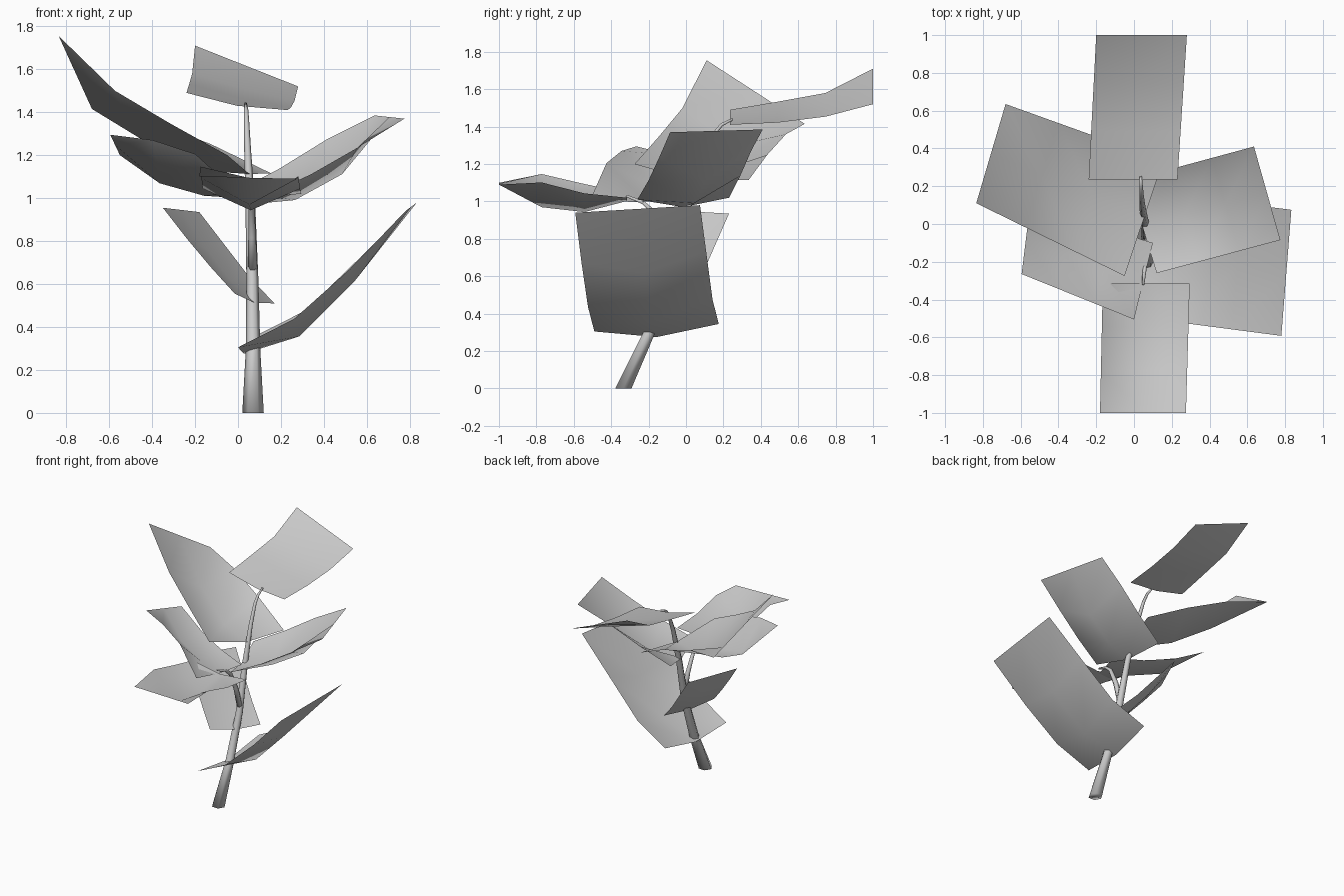
import bpy, bmesh, math
from mathutils import Vector

if "Cube" in bpy.data.objects:
    bpy.data.objects.remove(bpy.data.objects["Cube"])


def finish(name, bm):
    mesh = bpy.data.meshes.new(name)
    bm.to_mesh(mesh)
    bm.free()
    for p in mesh.polygons:
        p.use_smooth = True
    obj = bpy.data.objects.new(name, mesh)
    bpy.context.collection.objects.link(obj)
    return obj


def tube(name, path, radii, sides=6, flat_start=False):
    """Tapered tube along a path; the first ring may lie flat on the ground."""
    bm = bmesh.new()
    pts = [Vector(p) for p in path]
    rings = []
    for i, p in enumerate(pts):
        d = (pts[min(i + 1, len(pts) - 1)] - pts[max(i - 1, 0)]).normalized()
        if i == 0 and flat_start:
            d = Vector((0, 0, 1))
        u = (Vector((1, 0, 0)) - d * d.x).normalized()
        v = d.cross(u)
        angles = [2 * math.pi * k / sides for k in range(sides)]
        rings.append([bm.verts.new(p + radii[i] * (u * math.cos(a) + v * math.sin(a)))
                      for a in angles])
    for a, b in zip(rings, rings[1:]):
        for k in range(sides):
            n = (k + 1) % sides
            bm.faces.new((a[k], a[n], b[n], b[k]))
    bm.faces.new(rings[0][::-1])
    bm.faces.new(rings[-1])
    return finish(name, bm)


def leaf(name, base, tip, base_mid, row1, row2):
    """Sheet 2 wide by 3 long between base and tip edges.
    row1 and row2 lift (left, middle, right) off the straight sheet."""
    bl, br = map(Vector, base)
    tl, tr = map(Vector, tip)
    lifts = [(0, base_mid, 0), row1, row2, (0, 0, 0)]
    bm = bmesh.new()
    grid = []
    for i, lift in enumerate(lifts):
        l, r = bl.lerp(tl, i / 3), br.lerp(tr, i / 3)
        grid.append([bm.verts.new(l.lerp(r, j / 2) + Vector((0, 0, lift[j])))
                     for j in range(3)])
    for i in range(3):
        for j in range(2):
            bm.faces.new((grid[i][j], grid[i][j + 1],
                          grid[i + 1][j + 1], grid[i + 1][j]))
    # upper side faces up
    bm.normal_update()
    if sum(f.normal.z for f in bm.faces) < 0:
        bmesh.ops.reverse_faces(bm, faces=bm.faces[:])
    return finish(name, bm)


# Main stem and its side branch
tube("stem",
     [(.07, -.335, 0), (.07, -.2, .29), (.067, -.08, .62), (.058, 0, .95),
      (.045, .09, 1.22), (.04, .15, 1.36), (.038, .19, 1.41), (.035, .25, 1.44)],
     [.05, .034, .028, .023, .016, .012, .01, .007], flat_start=True)
tube("side_branch",
     [(.067, -.07, .65), (.066, -.12, .82), (.062, -.18, .95),
      (.057, -.23, .995), (.048, -.32, 1.03)],
     [.022, .018, .014, .011, .007])

# Leaves
leaf("top_back_leaf",
     [(-.24, .235, 1.49), (.23, .235, 1.41)], [(-.2, 1, 1.71), (.28, 1, 1.52)],
     -.02, (-.03, -.04, -.025), (-.057, -.05, -.03))
leaf("front_leaf",
     [(-.165, -.315, 1.045), (.295, -.315, 1.02)], [(-.18, -1, 1.10), (.275, -1, 1.09)],
     -.03, (.03, -.11, 0), (.065, -.105, .035))
leaf("lower_right_leaf",
     [(0, -.49, .305), (.055, .175, .345)], [(.78, -.592, .94), (.833, .075, .98)],
     -.05, (-.08, -.18, -.08), (-.06, -.13, -.04))
leaf("lower_left_leaf",
     [(-.015, -.32, .555), (.17, .03, .51)], [(-.35, -.12, .955), (-.18, .23, .935)],
     -.02, (-.01, -.05, -.02), (-.01, -.04, -.01))
leaf("upper_right_leaf",
     [(.12, -.26, 1.01), (-.03, .23, 1.02)], [(.775, -.085, 1.37), (.635, .41, 1.385)],
     -.045, (-.02, -.145, -.005), (-.015, -.145, .01))
leaf("upper_left_leaf",
     [(-.05, -.275, 1.2), (.155, .335, 1.115)], [(-.835, .11, 1.755), (-.68, .635, 1.415)],
     -.045, (-.04, -.17, .035), (-.07, -.145, .045))
leaf("mid_left_leaf",
     [(0, -.505, 1.025), (.1, -.1, 1.0)], [(-.595, -.265, 1.295), (-.55, .1, 1.2)],
     -.015, (.09, -.08, -.035), (.065, -.1, -.04))
